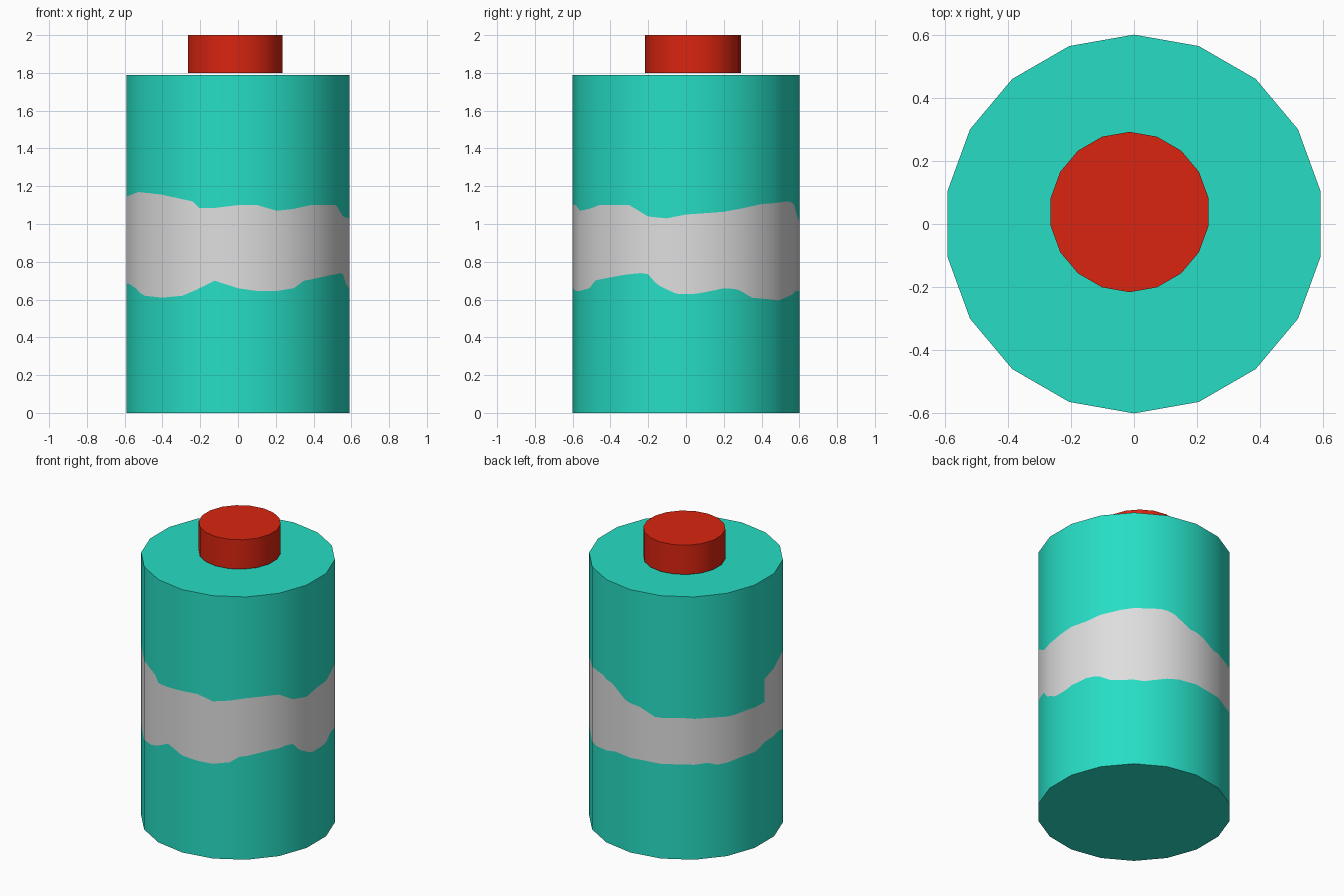
import bpy, bmesh, math

if "Cube" in bpy.data.objects:
    bpy.data.objects.remove(bpy.data.objects["Cube"])

def material(name, rgb):
    m = bpy.data.materials.new(name)
    m.diffuse_color = (*rgb, 1)
    m.use_nodes = True
    m.node_tree.nodes["Principled BSDF"].inputs["Base Color"].default_value = m.diffuse_color
    return m

teal = material("teal", (0.020, 0.73, 0.56))
grey = material("light grey", (0.73, 0.73, 0.73))
red = material("red", (0.70, 0.018, 0.005))

SIDES, R, TOP = 18, 0.6, 1.79
STEP = 360 / SIDES

# wavy band edges: (degrees from the front towards the right, height); seam on the left
UPPER = [(-90, 1.11), (-80, 1.145), (-62, 1.17), (-42, 1.155), (-24, 1.12), (-20, 1.085),
         (-12, 1.085), (0, 1.10), (10, 1.10), (20, 1.07), (30, 1.08), (40, 1.10), (60, 1.10),
         (70, 1.04), (80, 1.03), (90, 1.05), (110, 1.065), (132, 1.105), (156, 1.12),
         (165, 1.10), (176, 1.025), (186, 1.005), (196, 0.957), (215, 0.962), (246, 0.947),
         (257, 0.957), (270, 0.953)]
LOWER = [(-90, 0.68), (-77, 0.685), (-66, 0.66), (-56, 0.62), (-42, 0.61), (-30, 0.62),
         (-22, 0.65), (-12, 0.70), (0, 0.66), (10, 0.645), (20, 0.645), (30, 0.66),
         (36, 0.70), (56, 0.73), (66, 0.74), (70, 0.735), (75, 0.68), (85, 0.63),
         (95, 0.63), (110, 0.66), (117, 0.655), (126, 0.61), (146, 0.595), (168, 0.645),
         (215, 0.645), (228, 0.65), (234, 0.63), (249, 0.645), (263, 0.656), (270, 0.68)]

def lookup(table, a):
    for (a0, z0), (a1, z1) in zip(table, table[1:]):
        if a <= a1:
            return z0 + (z1 - z0) * (a - a0) / (a1 - a0)
    return table[-1][1]

def rim_point(a):
    """Point on the 18-sided outline (a corner sits at the front)."""
    k = math.floor(a / STEP)
    t = math.radians((k + 0.5) * STEP)
    r = R * math.cos(math.radians(STEP / 2)) / math.cos(math.radians(a) - t)
    return r * math.sin(math.radians(a)), -r * math.cos(math.radians(a))

def add_object(name, bm, mats):
    me = bpy.data.meshes.new(name)
    bm.to_mesh(me)
    bm.free()
    for m in mats:
        me.materials.append(m)
    ob = bpy.data.objects.new(name, me)
    bpy.context.collection.objects.link(ob)
    return ob

# can body: columns split at the band edges
bm = bmesh.new()
columns = []
for a in range(-90, 271, 2):
    x, y = rim_point(a)
    columns.append([bm.verts.new((x, y, z))
                    for z in (0, lookup(LOWER, a), lookup(UPPER, a), TOP)])
for c, d in zip(columns, columns[1:]):
    for i in range(3):
        f = bm.faces.new((c[i], d[i], d[i + 1], c[i + 1]))
        f.material_index = 1 if i == 1 else 0
        f.smooth = True
# flat ends
for z in (0, TOP):
    ring = [bm.verts.new((*rim_point(k * STEP), z)) for k in range(SIDES)]
    bm.faces.new(ring if z else ring[::-1])
body = add_object("can_body", bm, [teal, grey])

# round shading on the sides, flat on the ends
normals = []
for p in body.data.polygons:
    for v in p.vertices:
        co = body.data.vertices[v].co
        if abs(p.normal.z) > 0.5:
            normals.append(tuple(p.normal))
        else:
            h = math.hypot(co.x, co.y)
            normals.append((co.x / h, co.y / h, 0))
body.data.normals_split_custom_set(normals)

# spray button, slightly off centre
bm = bmesh.new()
rings = [[bm.verts.new((-0.014 + 0.254 * math.sin(math.radians(k * STEP)),
                        0.038 - 0.254 * math.cos(math.radians(k * STEP)), z))
          for k in range(SIDES)] for z in (1.8, 2.0)]
for k in range(SIDES):
    n = (k + 1) % SIDES
    bm.faces.new((rings[0][k], rings[0][n], rings[1][n], rings[1][k]))
bm.faces.new(rings[0][::-1])
bm.faces.new(rings[1])
button = add_object("button", bm, [red])
bpy.context.view_layer.objects.active = button
button.select_set(True)
bpy.ops.object.shade_smooth_by_angle(angle=math.radians(40))
